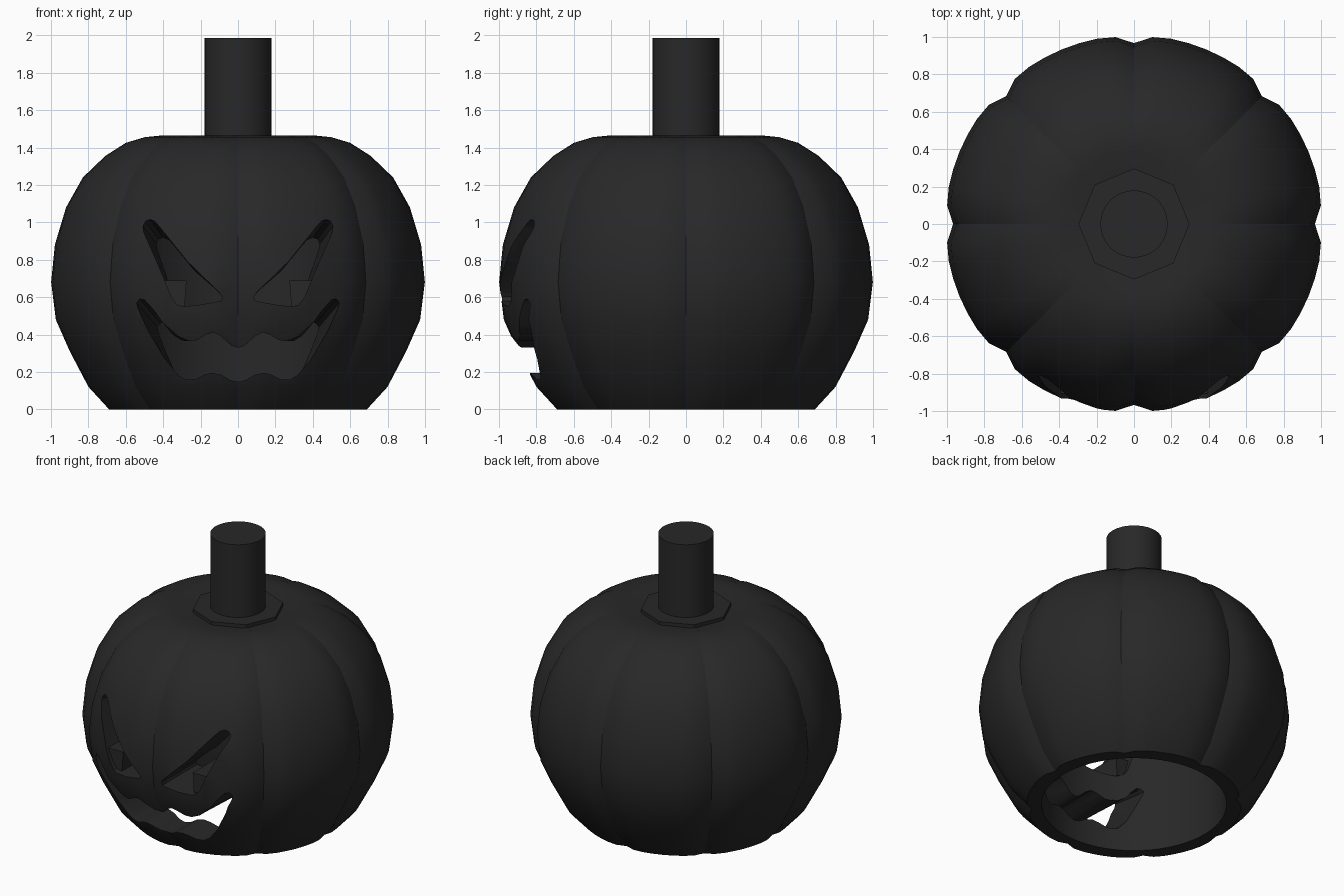
import bpy, bmesh, math

if "Cube" in bpy.data.objects:
    bpy.data.objects.remove(bpy.data.objects["Cube"])

black = bpy.data.materials.new("charcoal_black")
black.diffuse_color = (0.021, 0.021, 0.021, 1)
black.use_nodes = True
black.node_tree.nodes["Principled BSDF"].inputs["Base Color"].default_value = black.diffuse_color


def make_object(name, bm):
    bmesh.ops.recalc_face_normals(bm, faces=bm.faces)
    mesh = bpy.data.meshes.new(name)
    bm.to_mesh(mesh)
    bm.free()
    mesh.materials.append(black)
    ob = bpy.data.objects.new(name, mesh)
    bpy.context.collection.objects.link(ob)
    return ob


def smooth(ob, degrees):
    bpy.ops.object.select_all(action='DESELECT')
    ob.select_set(True)
    bpy.context.view_layer.objects.active = ob
    bpy.ops.object.shade_smooth_by_angle(angle=math.radians(degrees))


def bridge(bm, a, b):
    n = len(a)
    for i in range(n):
        j = (i + 1) % n
        bm.faces.new((a[i], a[j], b[j], b[i]))


# Thick ribbed shell: lobed outside, round well inside, open at the bottom
SEG = 64
LOBE = [0.967, 1.004, 1.01, 1.01, 1.01, 1.01, 1.01, 1.004]
OUTER = [(0.69, 0), (0.80, 0.12), (0.90, 0.31), (0.975, 0.48), (1.0, 0.68),
         (0.98, 0.88), (0.92, 1.08), (0.83, 1.24), (0.71, 1.355), (0.60, 1.425),
         (0.50, 1.455), (0.40, 1.465), (0.29, 1.44)]
INNER = [(0.60, 0), (0.60, 0.4), (0.60, 0.8), (0.60, 1.2)]


def shell_rings(bm, profile, lobed):
    rings = []
    for r, z in profile:
        ring = []
        for i in range(SEG):
            a = 2 * math.pi * i / SEG
            k = r * (LOBE[i % 8] if lobed else 1)
            ring.append(bm.verts.new((k * math.cos(a), k * math.sin(a), z)))
        rings.append(ring)
    for a, b in zip(rings, rings[1:]):
        bridge(bm, a, b)
    bm.faces.new(rings[-1])
    return rings[0]


bm = bmesh.new()
bridge(bm, shell_rings(bm, OUTER, True), shell_rings(bm, INNER, False))
shell = make_object("pumpkin_shell", bm)


# Face cutters: straight through, narrowing inward at the outer corners
def face_cutter(name, outline, taper):
    bm = bmesh.new()
    inner = [taper(x, z) for x, z in outline]
    rings = [[bm.verts.new((x, y, z)) for x, z in pts]
             for y, pts in ((-1.2, outline), (-0.83, outline),
                            (-0.47, inner), (-0.2, inner))]
    for a, b in zip(rings, rings[1:]):
        bridge(bm, a, b)
    caps = [bm.faces.new(rings[0]), bm.faces.new(rings[-1])]
    bmesh.ops.triangulate(bm, faces=caps)
    ob = make_object(name, bm)
    ob.hide_render = True
    cut = shell.modifiers.new(name, 'BOOLEAN')
    cut.operation = 'DIFFERENCE'
    cut.solver = 'EXACT'
    cut.object = ob
    return ob


def eye_taper(x, z):
    k = min(max((z - 0.58) / 0.32, 0), 1)
    return x - math.copysign(0.075 * k, x), z - 0.1 * k


def mouth_taper(x, z):
    k = min(max((abs(x) - 0.27) / 0.25, 0), 1)
    return x - math.copysign(0.11 * k, x), z - 0.13 * k


EYE = [(0.09, 0.58), (0.20, 0.56), (0.29, 0.55), (0.325, 0.56), (0.355, 0.60),
       (0.43, 0.78), (0.505, 0.95), (0.512, 0.985), (0.50, 1.01), (0.475, 1.018),
       (0.445, 1.005), (0.41, 0.965), (0.27, 0.79), (0.10, 0.625), (0.085, 0.60)]
UPPER_LIP = [(0, 0.33), (0.035, 0.34), (0.09, 0.39), (0.13, 0.412), (0.17, 0.40),
             (0.22, 0.37), (0.26, 0.365), (0.32, 0.39), (0.40, 0.46), (0.45, 0.53),
             (0.50, 0.585), (0.525, 0.59)]
LOWER_LIP = [(0.542, 0.57), (0.535, 0.54), (0.48, 0.42), (0.40, 0.28), (0.32, 0.185),
             (0.28, 0.16), (0.23, 0.16), (0.18, 0.185), (0.14, 0.195), (0.09, 0.185),
             (0.04, 0.155), (0, 0.147)]

half = UPPER_LIP + LOWER_LIP
mouth = half + [(-x, z) for x, z in reversed(half[1:-1])]
cutters = [face_cutter("mouth_cutter", mouth, mouth_taper)]
for side, s in (("left", -1), ("right", 1)):
    cutters.append(face_cutter(side + "_eye_cutter", [(s * x, z) for x, z in EYE], eye_taper))

# Apply the cuts, then remove the helpers
bpy.context.view_layer.update()
depsgraph = bpy.context.evaluated_depsgraph_get()
carved = bpy.data.meshes.new_from_object(shell.evaluated_get(depsgraph))
shell.modifiers.clear()
shell.data = carved
for ob in cutters:
    bpy.data.objects.remove(ob)


# Keep the grooves between the ribs crisp
def in_groove(v):
    turn = math.degrees(math.atan2(v.co.y, v.co.x)) / 45
    outside = v.co.xy.length > 0.62 or v.co.z > 1.3
    return outside and abs(turn - round(turn)) < 0.01


bm = bmesh.new()
bm.from_mesh(carved)
for e in bm.edges:
    if all(in_groove(v) for v in e.verts):
        e.smooth = False
bm.to_mesh(carved)
bm.free()
smooth(shell, 30)

# Pupils: blocks through the wall in the lower outer part of each eye
for side, s in (("left", -1), ("right", 1)):
    bm = bmesh.new()
    pts = [(0.285, 0.55), (0.325, 0.555), (0.36, 0.60), (0.40, 0.69), (0.275, 0.69)]
    rings = [[bm.verts.new((s * x, y, z)) for x, z in pts] for y in (-0.905, -0.51)]
    bridge(bm, *rings)
    for ring in rings:
        bm.faces.new(ring)
    make_object(side + "_pupil", bm)


# Stem and its eight-sided base plate
def disc(name, sides, radius, z0, z1):
    bm = bmesh.new()
    bmesh.ops.create_cone(bm, cap_ends=True, segments=sides, radius1=radius,
                          radius2=radius, depth=z1 - z0)
    bmesh.ops.translate(bm, verts=bm.verts, vec=(0, 0, (z0 + z1) / 2))
    return make_object(name, bm)


disc("stem_base", 8, 0.297, 1.40, 1.465)
smooth(disc("stem", 32, 0.18, 1.44, 1.985), 30)
